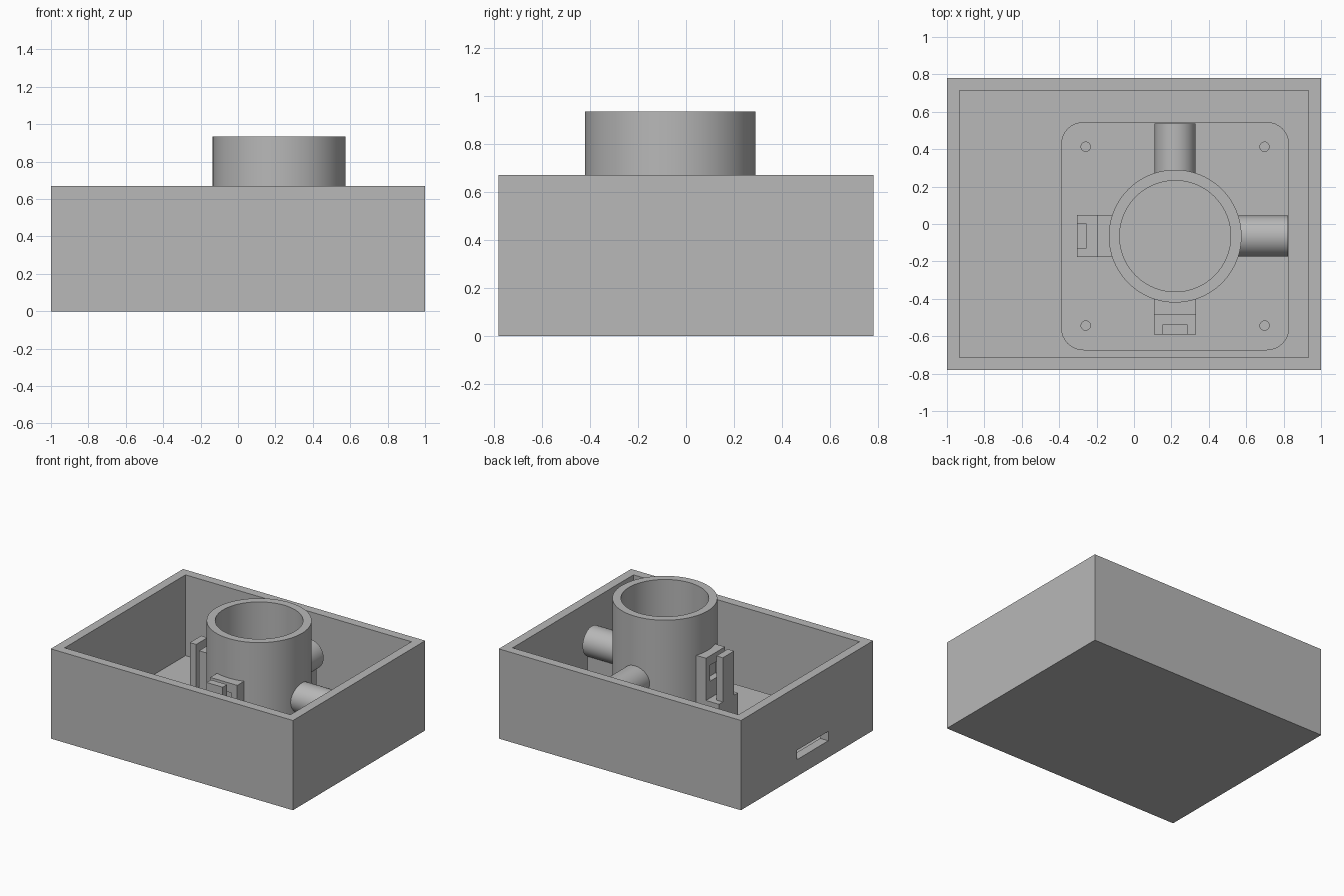
import bpy, math
from mathutils import Vector, Matrix

cube = bpy.data.objects.get("Cube")
if cube:
    bpy.data.objects.remove(cube, do_unlink=True)

grey = bpy.data.materials.new("plain_grey")
grey.use_nodes = True
colour = (0.48, 0.48, 0.48, 1)
grey.diffuse_color = colour
grey.node_tree.nodes["Principled BSDF"].inputs["Base Color"].default_value = colour

CENTRE = Vector((0.22, -0.065, 0))
FLOOR = 0.067
PLATE_TOP = 0.1


def finish(name):
    ob = bpy.context.object
    ob.name = name
    ob.data.materials.append(grey)
    return ob


def box(name, lo, hi):
    lo, hi = Vector(lo), Vector(hi)
    bpy.ops.mesh.primitive_cube_add(size=1)
    ob = finish(name)
    ob.data.transform(Matrix.Translation((lo + hi) / 2) @ Matrix.Diagonal((hi - lo).to_4d()))
    return ob


def cylinder(name, radius, start, end, sides=64):
    start, end = Vector(start), Vector(end)
    axis = end - start
    bpy.ops.mesh.primitive_cylinder_add(vertices=sides, radius=radius, depth=axis.length)
    ob = finish(name)
    turn = axis.to_track_quat('Z', 'Y').to_matrix().to_4x4()
    ob.data.transform(Matrix.Translation((start + end) / 2) @ turn)
    return ob


def activate(ob):
    bpy.ops.object.select_all(action='DESELECT')
    ob.select_set(True)
    bpy.context.view_layer.objects.active = ob


def cut(ob, *cutters):
    activate(ob)
    for cutter in cutters:
        mod = ob.modifiers.new("cut", 'BOOLEAN')
        mod.operation = 'DIFFERENCE'
        mod.solver = 'EXACT'
        mod.object = cutter
        bpy.ops.object.modifier_apply(modifier=mod.name)
        bpy.data.objects.remove(cutter, do_unlink=True)


def smooth(ob):
    activate(ob)
    bpy.ops.object.shade_smooth_by_angle(angle=math.radians(30))


# Open tray with a cable slot in the right wall
tray = box("tray", (-1, -0.78, 0), (1, 0.78, 0.67))
cut(tray,
    box("cavity", (-0.933, -0.713, FLOOR), (0.933, 0.713, 1)),
    box("slot", (-1.1, -0.25, 0.125), (-0.9, 0.12, 0.195)))

# Rounded mounting plate with four screw holes
half = 0.61
plate = box("mounting_plate", CENTRE + Vector((-half, -half, FLOOR - 0.01)),
            CENTRE + Vector((half, half, PLATE_TOP)))
activate(plate)
bevel = plate.modifiers.new("round_corners", 'BEVEL')
bevel.width = 0.12
bevel.segments = 8
bevel.limit_method = 'WEIGHT'
weights = plate.data.attributes.new("bevel_weight_edge", 'FLOAT', 'EDGE')
for edge in plate.data.edges:
    a, b = (plate.data.vertices[i].co for i in edge.vertices)
    weights.data[edge.index].value = float(abs(a.z - b.z) > 0.01)
bpy.ops.object.modifier_apply(modifier=bevel.name)
for sx in (-1, 1):
    for sy in (-1, 1):
        spot = CENTRE + Vector((sx, sy, 0)) * 0.478
        cut(plate, cylinder("screw_hole", 0.025, spot + Vector((0, 0, FLOOR)),
                            spot + Vector((0, 0, 0.2)), 24))
smooth(plate)

# Central open tube
UP = Vector((0, 0, 1))
tube = cylinder("central_tube", 0.355, CENTRE + UP * FLOOR, CENTRE + UP * 0.935, 96)
cut(tube, cylinder("bore", 0.297, CENTRE + UP * PLATE_TOP, CENTRE + UP * 1.1, 96))
smooth(tube)

# Side pegs, each on a narrow rib, at the left and back
for side, angle in (("left", 0), ("back", math.pi / 2)):
    place = Matrix.Translation(CENTRE) @ Matrix.Rotation(angle, 4, 'Z')
    peg = cylinder(side + "_peg", 0.11, (0.32, 0, 0.455), (0.603, 0, 0.455), 48)
    rib = box(side + "_peg_rib", (0.33, -0.055, FLOOR), (0.6, 0.055, 0.42))
    for part in (peg, rib):
        part.data.transform(place)
    smooth(peg)

# Clip holders at the right and front: foot, slotted block and upright tab
for side, angle in (("right", math.pi), ("front", -math.pi / 2)):
    place = Matrix.Translation(CENTRE) @ Matrix.Rotation(angle, 4, 'Z')
    foot = box(side + "_clip_foot", (0.32, -0.112, FLOOR), (0.525, 0.112, 0.325))
    block = box(side + "_clip_block", (0.32, -0.112, 0.32), (0.418, 0.112, 0.64))
    cut(block, box("window", (0.37, -0.066, 0.45), (0.5, 0.066, 0.57)))
    tab = box(side + "_clip_tab", (0.473, -0.067, 0.32), (0.525, 0.067, 0.655))
    for part in (foot, block, tab):
        part.data.transform(place)
